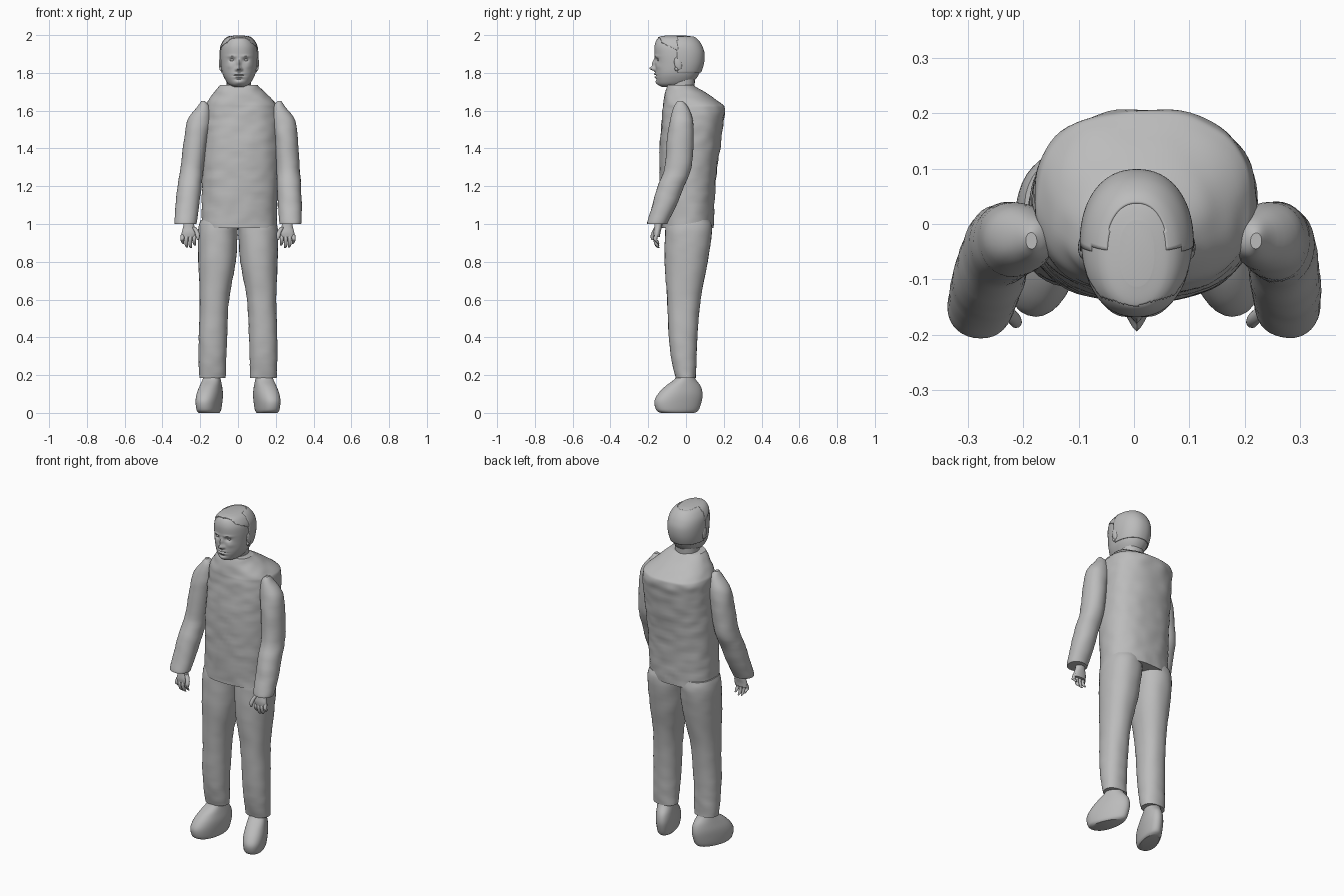
import bpy, bmesh, math
from mathutils import Vector, noise

old = bpy.data.objects.get("Cube")
if old:
    bpy.data.objects.remove(old, do_unlink=True)

grey = bpy.data.materials.new("plain grey")
grey.use_nodes = True
colour = (.5, .5, .5, 1)
grey.diffuse_color = colour
grey.node_tree.nodes["Principled BSDF"].inputs["Base Color"].default_value = colour
parts = []


def finish(name, bm):
    mesh = bpy.data.meshes.new(name)
    bmesh.ops.recalc_face_normals(bm, faces=bm.faces[:])
    bm.to_mesh(mesh)
    bm.free()
    mesh.materials.append(grey)
    obj = bpy.data.objects.new(name, mesh)
    bpy.context.collection.objects.link(obj)
    parts.append(obj)
    return obj


def spline(rings, steps):
    """Catmull-Rom interpolation through the rings."""
    out = []
    last = len(rings) - 1
    for i in range(last):
        a, b, c, d = (rings[min(max(k, 0), last)] for k in (i - 1, i, i + 1, i + 2))
        for s in range(steps):
            t = s / steps
            out.append([q + t / 2 * (r - p + t * (2 * p - 5 * q + 4 * r - w + t * (3 * (q - r) + w - p)))
                        for p, q, r, w in zip(a, b, c, d)])
    return out + [rings[last]]


def loft(name, rings, steps=5, sides=32, power=2.2, sculpt=None, keep=None, flare=0):
    """Skin stacked rounded rings, each given as (z, x min, x max, y min, y max)."""
    bm = bmesh.new()
    loops = []
    for z, xa, xb, ya, yb in spline(rings, steps):
        loop = []
        for k in range(sides):
            t = math.tau * k / sides
            c, s = math.cos(t), math.sin(t)
            u = math.copysign(abs(c) ** (2 / power), c) * (1 - flare * s)
            v = math.copysign(abs(s) ** (2 / power), s)
            p = Vector(((xa + xb) / 2 + (xb - xa) / 2 * u, (ya + yb) / 2 + (yb - ya) / 2 * v, z))
            loop.append(bm.verts.new(sculpt(p) if sculpt else p))
        loops.append(loop)
    for lo, hi in zip(loops, loops[1:]):
        for k in range(sides):
            n = (k + 1) % sides
            bm.faces.new((lo[k], lo[n], hi[n], hi[k]))
    bm.faces.new(loops[0][::-1])
    bm.faces.new(loops[-1])
    if keep:
        drop = [f for f in bm.faces if not keep(f.calc_center_median())]
        bmesh.ops.delete(bm, geom=drop, context='FACES')
    return finish(name, bm)


def ball(name, centre, size, tilt=0):
    bm = bmesh.new()
    bmesh.ops.create_uvsphere(bm, u_segments=20, v_segments=12, radius=1)
    obj = finish(name, bm)
    obj.location, obj.scale, obj.rotation_euler = centre, size, (tilt, 0, 0)


def creases(amount, axis_x, axis_y):
    """Small cloth wrinkles, pushed out from a vertical axis."""
    def sculpt(p):
        n = noise.noise(Vector((p.x * 14, p.y * 14, p.z * 24)))
        out = Vector((p.x - axis_x, p.y - axis_y, 0)).normalized()
        return p + out * n * amount
    return sculpt


# Jacket body
loft("jacket_body", [
    (.98, -.195, .205, -.13, .145), (1.1, -.192, .207, -.135, .15),
    (1.25, -.19, .212, -.14, .16), (1.4, -.187, .218, -.14, .18),
    (1.53, -.184, .222, -.13, .198), (1.61, -.178, .215, -.125, .207),
    (1.64, -.168, .2, -.122, .185), (1.69, -.132, .15, -.112, .112),
    (1.735, -.095, .105, -.1, .04)],
    sides=72, steps=7, power=2.4, sculpt=creases(.005, .01, .02))
loft("neck", [(1.66, -.06, .07, -.08, .04), (1.73, -.06, .07, -.085, .045),
              (1.79, -.06, .07, -.09, .05)], sides=24)

# Limbs, given for the outward side and then set left or right
arm = [(1.65, .175, .195, -.045, -.015), (1.62, .15, .215, -.065, .01),
       (1.55, .142, .268, -.085, .035), (1.45, .16, .285, -.1, .04),
       (1.3, .182, .305, -.113, .03), (1.2, .193, .32, -.15, -.01),
       (1.1, .205, .33, -.178, -.05), (1.01, .218, .336, -.205, -.095),
       (1.0, .222, .332, -.2, -.1)]
leg = [(1.02, 0, .2, -.1, .13), (.96, .002, .212, -.11, .138), (.8, .012, .21, -.112, .115),
       (.6, .047, .203, -.1, .077), (.4, .058, .208, -.09, .06),
       (.27, .062, .208, -.075, .055), (.185, .065, .204, -.055, .052)]
shoe = [(0, -.045, .045, -.1, .085), (.015, -.053, .053, -.125, .108),
        (.06, -.058, .058, -.135, .125), (.1, -.058, .058, -.115, .13),
        (.14, -.052, .052, -.075, .12), (.18, -.045, .045, -.02, .09),
        (.21, -.04, .04, -.01, .08)]
palm = [(1.02, .235, .285, -.165, -.125), (.985, .23, .29, -.168, -.128),
        (.955, .218, .298, -.172, -.135), (.93, .222, .3, -.17, -.138)]


def place(rings, side, shift=lambda z: 0):
    out = []
    for z, a, b, ya, yb in rings:
        d = shift(z)
        xs = sorted((side * (a + d), side * (b + d)))
        out.append((z, xs[0], xs[1], ya, yb))
    return out


def digit(name, side, path, r):
    rings = []
    for i, (x, y, z) in enumerate(path):
        w = r * (1, 1, .9, .4)[i]
        rings.append((z, x - w, x + w, y - w, y + w))
    loft(name, place(rings, side), steps=3, sides=12, power=2)


for label, side in (("left", 1), ("right", -1)):
    # The left shoulder sits a little further out
    def shoulder(z):
        return .035 * min(1, max(0, (z - 1) / .5)) if side > 0 else 0

    loft(label + "_sleeve", place(arm, side, shoulder), power=2.1,
         sculpt=creases(.003, side * .25, -.06))
    loft(label + "_trouser_leg", place(leg, side), sides=40, steps=6,
         sculpt=creases(.003, side * .12, 0))

    # Shoe with the toe turned out
    foot = loft(label + "_shoe", shoe, flare=.15)
    foot.location = (side * .148, -.037, 0)
    foot.rotation_euler.z = side * math.radians(19)

    # Hand with loosely curled fingers
    loft(label + "_palm", place(palm, side), sides=20)
    for i, tip in enumerate((.885, .872, .875, .895)):
        x = .229 + i * .021
        digit(label + "_finger_" + str(i + 1), side,
              [(x, -.155, .945), (x + .003, -.163, .92), (x + .002, -.155, tip + .015),
               (x - .002, -.145, tip)], .0105)
    digit(label + "_thumb", side,
          [(.235, -.155, .985), (.219, -.168, .96), (.213, -.177, .935), (.213, -.178, .915)], .012)

# Head, with facial forms pushed along the front: x, z, width, height, depth
skull = [(1.725, -.02, .03, -.125, -.02), (1.738, -.048, .058, -.148, .02),
         (1.765, -.068, .078, -.158, .05), (1.8, -.083, .093, -.162, .072),
         (1.85, -.091, .101, -.163, .089), (1.9, -.093, .103, -.167, .092),
         (1.94, -.088, .098, -.167, .08), (1.97, -.072, .082, -.158, .06),
         (1.986, -.052, .062, -.143, .038), (1.993, -.025, .035, -.11, .005)]
forms = [(0, 1.823, .011, .011, .03), (0, 1.85, .009, .02, .017),
         (.013, 1.818, .007, .007, .01), (.036, 1.868, .015, .01, -.013),
         (.036, 1.888, .024, .006, .005), (.05, 1.835, .018, .015, .004),
         (0, 1.793, .022, .005, .008), (0, 1.778, .018, .005, .008),
         (0, 1.7855, .028, .0025, -.007), (0, 1.75, .02, .012, .007),
         (0, 1.765, .022, .005, -.004)]


def face_forms(p):
    q = p.copy()
    if p.y < -.06:
        for x, z, w, h, depth in forms:
            d = abs(p.x - .005) - x
            q.y -= depth * math.exp(-(d / w) ** 2 - ((p.z - z) / h) ** 2)
    return q


loft("head", skull, sides=112, steps=9, sculpt=face_forms)
for label, side in (("left", 1), ("right", -1)):
    ball(label + "_eye", (.005 + side * .036, -.139, 1.868), (.014, .013, .008))
    ball(label + "_ear", (.005 + side * .097, -.042, 1.85), (.009, .02, .036), .2)
    ball(label + "_ear_lobe", (.005 + side * .095, -.05, 1.822), (.008, .01, .012))


# Hair: a thin front layer and a back cap with an arched opening on the crown
def swell(k):
    middle = Vector((.005, -.035, 1.87))
    return lambda p: middle + (p - middle) * k


def on_back(c):
    arch = c.z > 1.9 and (abs(c.x - .005) / .052) ** 2 + (max(c.y + .03, 0) / .068) ** 2 < 1
    return c.y > -.045 and c.z > 1.8 and not arch


def on_front(c):
    return c.y < .06 and c.z > 1.962 - .5 * max(0, c.y + .13) and c.y > -.15 + .3 * abs(c.x)


for name, k, rule in (("hair_back", 1.05, on_back), ("hair_front", 1.03, on_front)):
    hair = loft(name, skull, sides=112, steps=9, sculpt=swell(k), keep=rule)
    shell = hair.modifiers.new("thickness", 'SOLIDIFY')
    shell.thickness, shell.offset = .008, -1

# Smooth shading with sharp edges kept
bpy.ops.object.select_all(action='DESELECT')
for obj in parts:
    obj.select_set(True)
bpy.context.view_layer.objects.active = parts[0]
bpy.ops.object.shade_smooth_by_angle(angle=math.radians(40))
